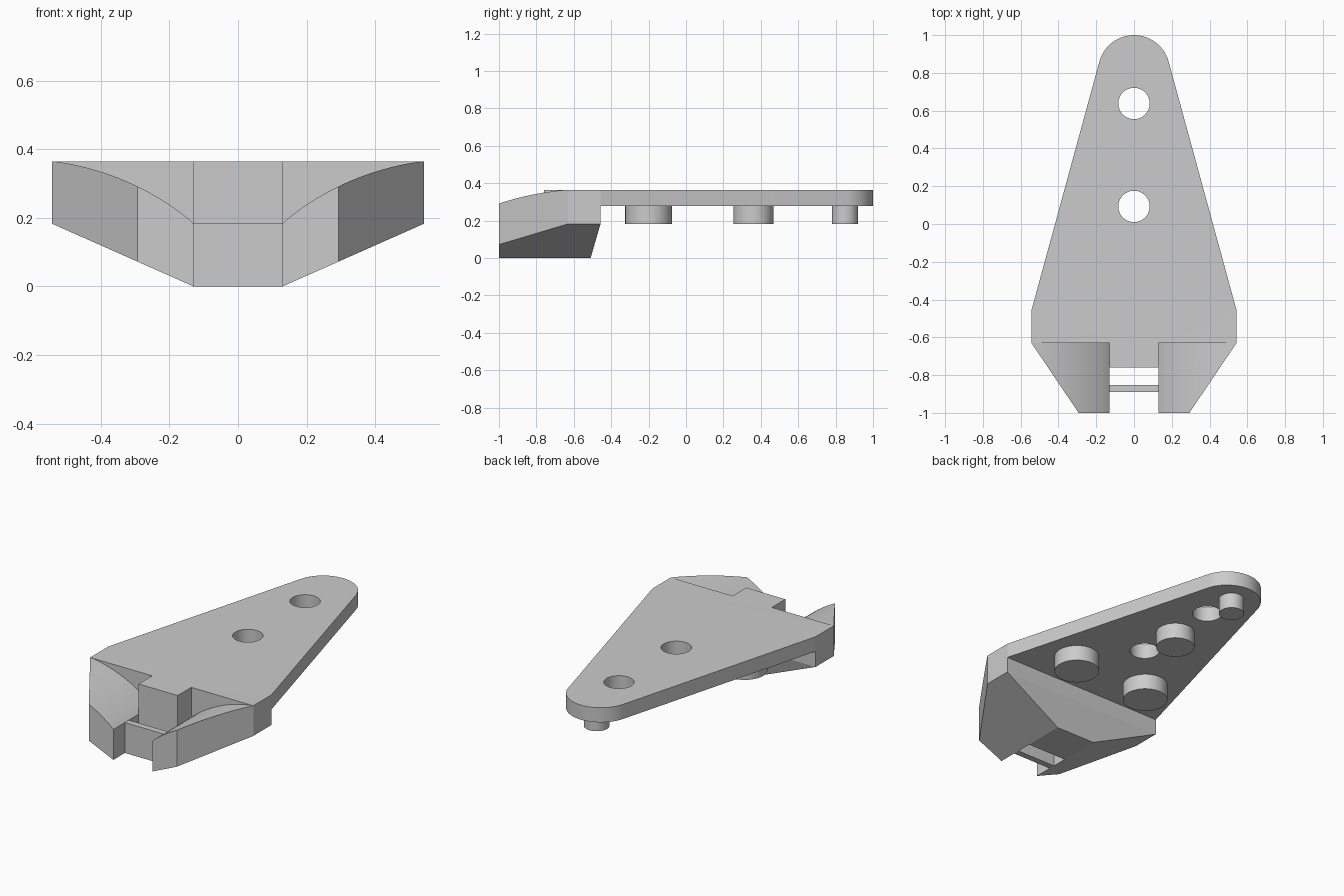
import bpy, bmesh, math
from mathutils import Vector

if "Cube" in bpy.data.objects:
    bpy.data.objects.remove(bpy.data.objects["Cube"], do_unlink=True)

grey = bpy.data.materials.new("light_grey")
grey.use_nodes = True
colour = (0.6, 0.6, 0.6, 1)
grey.diffuse_color = colour
grey.node_tree.nodes["Principled BSDF"].inputs["Base Color"].default_value = colour

# Main levels and widths
TOP, UNDER, MID = 0.365, 0.277, 0.183
HALF, SLOT = 0.543, 0.13
BACK, STEP = -0.457, -0.63


def prism(name, points, axis, start, end):
    """Extrude a closed profile along an axis."""
    place = {"X": lambda a, b, t: (t, a, b),
             "Y": lambda a, b, t: (a, t, b),
             "Z": lambda a, b, t: (a, b, t)}[axis]
    bm = bmesh.new()
    near = [bm.verts.new(place(a, b, start)) for a, b in points]
    far = [bm.verts.new(place(a, b, end)) for a, b in points]
    bm.faces.new(near)
    bm.faces.new(far[::-1])
    for i in range(len(points)):
        bm.faces.new((near[i - 1], far[i - 1], far[i], near[i]))
    bmesh.ops.recalc_face_normals(bm, faces=bm.faces[:])
    mesh = bpy.data.meshes.new(name)
    bm.to_mesh(mesh)
    bm.free()
    mesh.materials.append(grey)
    obj = bpy.data.objects.new(name, mesh)
    bpy.context.collection.objects.link(obj)
    return obj


def select(obj):
    bpy.ops.object.select_all(action="DESELECT")
    obj.select_set(True)
    bpy.context.view_layer.objects.active = obj


def carve(obj, cutter):
    """Cut a helper shape out of a part and discard the helper."""
    cutter.hide_render = True
    mod = obj.modifiers.new("carve", "BOOLEAN")
    mod.operation, mod.solver, mod.object = "DIFFERENCE", "EXACT", cutter
    select(obj)
    bpy.ops.object.modifier_apply(modifier=mod.name)
    bpy.data.objects.remove(cutter, do_unlink=True)


def arc(cx, cy, r, first, last, steps):
    angles = [first + (last - first) * i / steps for i in range(steps + 1)]
    return [(cx + r * math.cos(a), cy + r * math.sin(a)) for a in angles]


def circle(y, r, x=0):
    return arc(x, y, r, 0, math.tau, 48)[:-1]


# Tapered plate with a rounded tip and two round holes
lean = 0.266
outline = [(-HALF, BACK), (HALF, BACK)]
outline += arc(0, 0.81, 0.19, lean, math.pi - lean, 32)
plate = prism("plate", outline, "Z", UNDER, TOP)
for y in (0.093, 0.638):
    carve(plate, prism("hole_cutter", circle(y, 0.083), "Z", 0.2, 0.5))
parts = [plate]

# Wedge-bottomed front block
profile = [(-HALF, MID), (-SLOT, 0), (SLOT, 0), (HALF, MID), (HALF, TOP), (-HALF, TOP)]
block = prism("front_block", profile, "Y", -1, BACK)

# Sloping lower back
slope = [(BACK, MID), (-0.3, MID), (-0.3, -MID), (BACK - 0.106, -MID)]
carve(block, prism("slope_cutter", slope, "X", -1, 1))

# Angled front corners and curved hollows on top of both wings
corner = [(HALF + 0.05, STEP + 0.074), (HALF + 0.05, STEP - 0.444), (HALF - 0.3, STEP - 0.444)]
hollow = [(SLOT, MID)] + arc(0.637, -0.414, 0.785, 2.273, 1.62, 24)[1:]
hollow += [(0.6, 0.5), (SLOT, 0.5)]
for s in (-1, 1):
    carve(block, prism("corner_cutter", [(s * x, y) for x, y in corner], "Z", -1, 1))
    carve(block, prism("hollow_cutter", [(s * x, z) for x, z in hollow], "Y", -1.1, STEP))

# Middle opening that leaves the centre tab and a thin cross bar
bar_front, bar_back, tab = -0.89, -0.852, -0.759
opening = [(-1.1, -0.1), (bar_front, -0.1), (bar_front, MID), (bar_back, MID),
           (bar_back, -0.1), (tab, -0.1), (tab, 0.5), (-1.1, 0.5)]
carve(block, prism("opening_cutter", opening, "X", -SLOT, SLOT))
parts.append(block)

# Round pegs under the plate
for name, x, y, r in (("left_peg", 0.25, -0.2, 0.125), ("right_peg", -0.25, -0.2, 0.125),
                      ("middle_peg", 0, 0.36, 0.107), ("tip_peg", 0, 0.85, 0.07)):
    parts.append(prism(name, circle(y, r, x), "Z", MID, UNDER))

for obj in parts:
    select(obj)
    bpy.ops.object.shade_smooth_by_angle(angle=math.radians(14))
